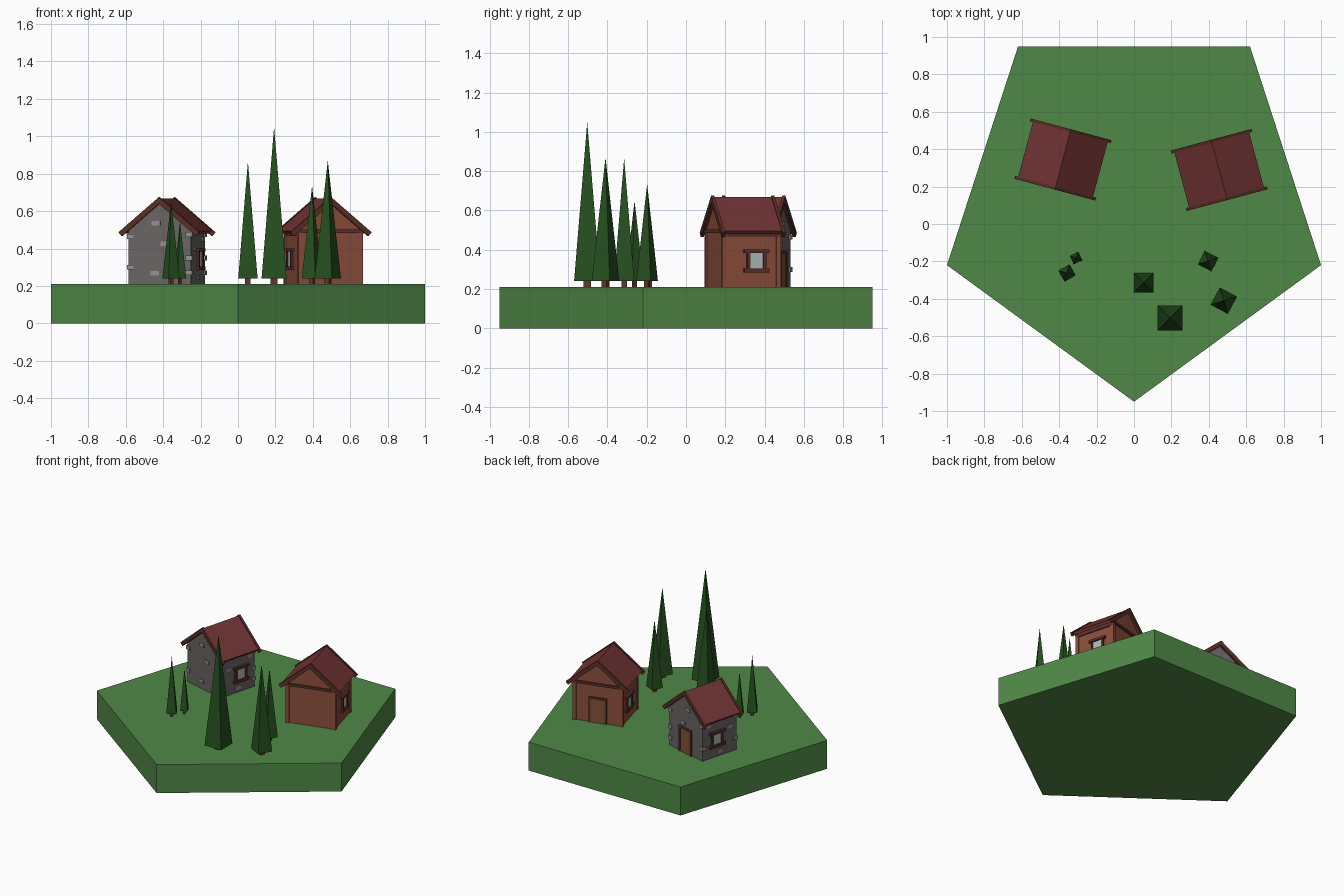
import bpy, bmesh, math
from mathutils import Matrix, Vector

if "Cube" in bpy.data.objects:
    bpy.data.objects.remove(bpy.data.objects["Cube"])


def mat(name, r, g, b):
    m = bpy.data.materials.new(name)
    m.diffuse_color = (r, g, b, 1)
    m.use_nodes = True
    m.node_tree.nodes["Principled BSDF"].inputs["Base Color"].default_value = m.diffuse_color
    return m


GRASS = mat("grass", .08, .25, .062)
ROOF = mat("roof_red", .17, .034, .036)
TRIM = mat("dark_wood", .10, .028, .019)
WOOD = mat("brown_wood", .26, .075, .043)
STONE = mat("grey_stone", .14, .13, .127)
LIGHT = mat("light_stone", .30, .29, .28)
GLASS = mat("window_glass", .43, .50, .50)
DOOR = mat("door_wood", .22, .085, .035)
LEAF = mat("pine_green", .019, .08, .014)
BARK = mat("bark", .13, .037, .02)


def finish(name, bm, material, M):
    bmesh.ops.recalc_face_normals(bm, faces=bm.faces)
    bm.transform(M)
    me = bpy.data.meshes.new(name)
    bm.to_mesh(me)
    bm.free()
    me.materials.append(material)
    ob = bpy.data.objects.new(name, me)
    bpy.context.collection.objects.link(ob)
    return ob


def prism(name, pts, depth, material, M=Matrix()):
    """Extrude a polygon of 3D points along the depth vector."""
    bm = bmesh.new()
    f = bm.faces.new([bm.verts.new(p) for p in pts])
    r = bmesh.ops.extrude_face_region(bm, geom=[f])
    bmesh.ops.translate(bm, vec=Vector(depth),
                        verts=[v for v in r["geom"] if isinstance(v, bmesh.types.BMVert)])
    return finish(name, bm, material, M)


def boxes(name, specs, material, M=Matrix()):
    """One object from several (centre, size) boxes."""
    bm = bmesh.new()
    for c, s in specs:
        bmesh.ops.create_cube(bm, size=1, matrix=Matrix.Translation(c) @ Matrix.Diagonal((*s, 1)))
    return finish(name, bm, material, M)


# pentagonal ground slab
prism("ground", [(0, -.95, 0), (1, -.22, 0), (.62, .95, 0), (-.62, .95, 0), (-1, -.22, 0)],
      (0, 0, .21), GRASS)

# house dimensions: half width, half length, base, wall top, gable top, slope
HW, HL, Z0, ZE, ZR, S = .172, .148, .205, .495, .64, .84


def chevron(name, a, top, t, y0, y1, material, M):
    """Inverted V with square-cut ends, running from y0 to y1."""
    b = a - t * S / (1 + S * S)
    pts = [(-a, top - a * S), (0, top), (a, top - a * S),
           (b, top - t - b * S), (0, top - t), (-b, top - t - b * S)]
    prism(name, [(x, y0, z) for x, z in pts], (0, y1 - y0, 0), material, M)


def house(pre, x, y, angle, wall):
    M = Matrix.Translation((x, y, 0)) @ Matrix.Rotation(math.radians(angle), 4, 'Z')
    prism(pre + "_walls", [(-HW, -HL, Z0), (HW, -HL, Z0), (HW, -HL, ZE), (0, -HL, ZR), (-HW, -HL, ZE)],
          (0, 2 * HL, 0), wall, M)
    chevron(pre + "_roof", .207, .668, .026, -.153, .153, ROOF, M)
    for n, s in (("front", -1), ("back", 1)):
        chevron(f"{pre}_{n}_bargeboard", .224, .675, .036, s * .151, s * .167, TRIM, M)
    # side windows
    for n, s in (("left", -1), ("right", 1)):
        wx, wy = s * HW, .025
        boxes(f"{pre}_{n}_window_glass", [((wx, wy, .343), (.014, .07, .085))], GLASS, M)
        boxes(f"{pre}_{n}_window_frame",
              [((wx, wy, .295), (.036, .132, .02)), ((wx, wy, .392), (.036, .132, .018)),
               ((wx, wy - .042, .343), (.026, .016, .09)),
               ((wx, wy + .042, .343), (.026, .016, .09))], TRIM, M)
    # back door
    boxes(pre + "_door", [((0, HL, .295), (.1, .014, .17))], DOOR, M)
    boxes(pre + "_door_frame", [((-.057, HL, .30), (.014, .024, .18)), ((.057, HL, .30), (.014, .024, .18)),
                                ((0, HL, .389), (.128, .024, .016))], TRIM, M)
    return M


# timber house: corner posts and tie beams
M = house("timber_house", .455, .289, 15, WOOD)
boxes("timber_house_posts", [((sx * (HW - .006), sy * (HL - .006), .345), (.026, .026, .28))
                             for sx in (-1, 1) for sy in (-1, 1)], WOOD, M)
boxes("timber_house_beams", [((0, sy * HL, .493), (2 * HW + .016, .022, .018)) for sy in (-1, 1)]
      + [((sx * HW, 0, .475), (.014, 2 * HL, .018)) for sx in (-1, 1)], TRIM, M)

# stone house: raised stones on faces and corners
M = house("stone_house", -.38, .345, -15, STONE)
stones = []
for sy in (-1, 1):
    for sx, zs in ((-1, (.30, .465)), (1, (.27, .35, .475))):
        stones += [((sx * (HW - .01), sy * (HL - .01), z), (.036, .036, .026)) for z in zs]
    for px, pz in ((-.02, .535), (.03, .425), (-.026, .267)):
        if sy < 0 or pz > .4:
            stones.append(((px, sy * HL, pz), (.046, .012, .025)))
for sx in (-1, 1):
    for py, pz in ((-.085, .40), (.0, .245), (.10, .45)):
        stones.append(((sx * HW, py, pz), (.012, .046, .024)))
boxes("stone_house_stones", stones, LIGHT, M)

# pines: x, y, tip height, corner angle
TREES = [(.053, -.315, .866, 45), (.193, -.503, 1.05, 45), (.396, -.198, .735, 18),
         (.48, -.41, .87, 17), (-.358, -.262, .65, -15), (-.31, -.182, .545, -20)]
for i, (x, y, tip, a) in enumerate(TREES, 1):
    h = tip - .24
    for name, r1, r2, z, d, m in (("foliage", .117 * h, 0, .24, h, LEAF),
                                  ("trunk", .033 * h, .033 * h, .205, .04, BARK)):
        bm = bmesh.new()
        bmesh.ops.create_cone(bm, cap_ends=True, segments=4, radius1=r1, radius2=r2, depth=d)
        bmesh.ops.remove_doubles(bm, verts=bm.verts, dist=1e-5)
        R = Matrix.Rotation(math.radians(a), 4, 'Z')
        finish(f"pine_{i}_{name}", bm, m, Matrix.Translation((x, y, z + d / 2)) @ R)
